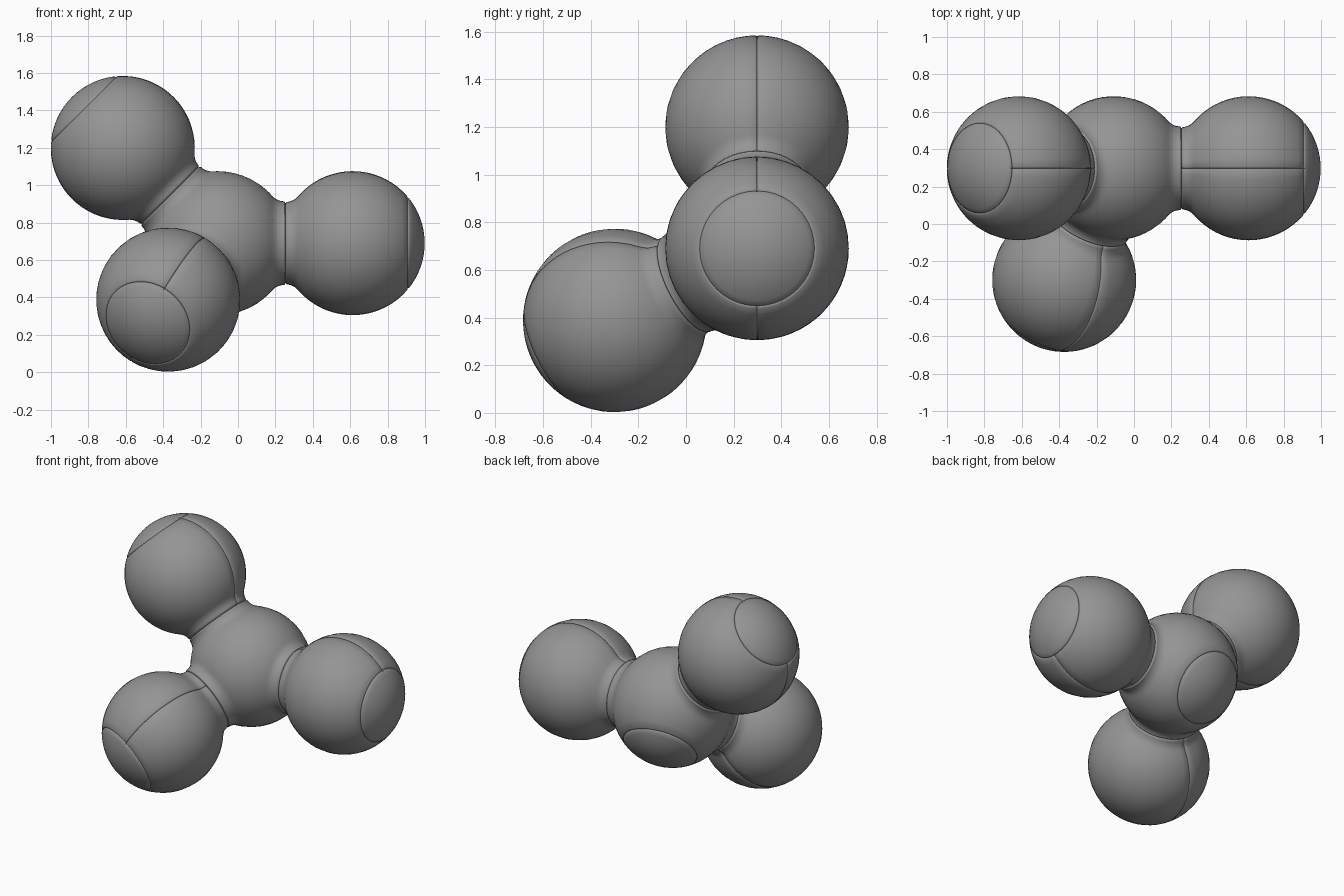
import bpy, bmesh, math
from mathutils import Vector, Matrix

if "Cube" in bpy.data.objects:
    bpy.data.objects.remove(bpy.data.objects["Cube"])

R = 0.385            # ball radius
STEP = 0.72          # distance between joined balls
HALF = STEP / 2      # joint plane
NECK = 0.22          # neck radius
CORE = Vector((-0.107, 0.298, 0.69))
CAP = 0.69           # half angle of the end cap
SEGS = 40
DIP = 0.007          # groove depth

grey = bpy.data.materials.new("mid_grey")
grey.diffuse_color = (0.3, 0.3, 0.3, 1)
grey.use_nodes = True
grey.node_tree.nodes["Principled BSDF"].inputs["Base Color"].default_value = grey.diffuse_color

# fillet circle tangent to both ball and neck
RHO = (HALF**2 + NECK**2 - R**2) / (2 * (R - NECK))
TAN = math.atan2(NECK + RHO, HALF)      # angle where ball meets fillet


def fillet():
    """Neck profile from the ball surface out to the joint plane."""
    pts = []
    for i in range(9):
        a = math.pi + TAN + (math.pi / 2 - TAN) * i / 8
        pts.append((HALF + RHO * math.cos(a), NECK + RHO + RHO * math.sin(a)))
    return pts


def lip(pts, end):
    """Round the rim of a neck into the joint groove."""
    o, r = pts[-1]
    pts[-1] = (o - 0.009, r)
    return pts + [(o - 0.003, r - 0.003), (o, r - 0.011), (o, end)]


def cap_arc(stop):
    """Ball profile from the pole, over the cap groove, to the angle stop."""
    w = 0.022
    angs = [(CAP * i / 8, R) for i in range(8)]
    angs += [(CAP - w, R), (CAP - w / 3, R - 0.003), (CAP, R - DIP),
             (CAP + w / 3, R - 0.003), (CAP + w, R)]
    n = 18
    angs += [(CAP + w + (stop - CAP - w) * i / n, R) for i in range(1, n + 1)]
    return [(r * math.cos(a), r * math.sin(a)) for a, r in angs]


def revolve(name, centre, axis, profile, side=None):
    """Spin (offset, radius) pairs round axis; side gives the seam direction."""
    z = axis.normalized()
    x = (side or z.orthogonal())
    x = (x - z * x.dot(z)).normalized()
    rot = Matrix((x, z.cross(x), z)).transposed()
    cols = [(2 * math.pi * i / SEGS, 0) for i in range(SEGS)]
    if side:                                   # narrow seam groove on two sides
        for i in (SEGS // 2, 0):
            a = cols[i][0]
            cols[i:i + 1] = [(a - 0.022, 0), (a - 0.007, 0.003), (a, DIP),
                             (a + 0.007, 0.003), (a + 0.022, 0)]
    bm = bmesh.new()
    rings = []
    for o, r in profile:
        if r < 1e-5:
            rings.append([bm.verts.new(centre + rot @ Vector((0, 0, o)))])
            continue
        ring = []
        for a, d in cols:
            k = 1 - d / R if o < R * math.cos(CAP) else 1
            p = Vector((r * k * math.cos(a), r * k * math.sin(a), o * k))
            ring.append(bm.verts.new(centre + rot @ p))
        rings.append(ring)
    n = len(cols)
    for lo, hi in zip(rings, rings[1:]):
        for i in range(n):
            j = (i + 1) % n
            if len(lo) == 1:
                bm.faces.new((lo[0], hi[i], hi[j]))
            elif len(hi) == 1:
                bm.faces.new((lo[i], hi[0], lo[j]))
            else:
                bm.faces.new((lo[i], hi[i], hi[j], lo[j]))
    bmesh.ops.recalc_face_normals(bm, faces=bm.faces)
    # make sure the skin faces away from the axis
    f = max(bm.faces, key=lambda q: (q.calc_center_median() - centre).cross(z).length)
    c = f.calc_center_median() - centre
    if f.normal.dot(c - z * c.dot(z)) < 0:
        bmesh.ops.reverse_faces(bm, faces=bm.faces)
    me = bpy.data.meshes.new(name)
    bm.to_mesh(me)
    bm.free()
    me.materials.append(grey)
    ob = bpy.data.objects.new(name, me)
    bpy.context.collection.objects.link(ob)
    bpy.context.view_layer.objects.active = ob
    ob.select_set(True)
    bpy.ops.object.shade_smooth_by_angle(angle=math.radians(50))
    ob.select_set(False)


# arms: name, direction from the core, seam direction
arms = [
    ("right", Vector((1, 0, 0)), Vector((0, 0, 1))),
    ("upper", Vector((-0.707, 0, 0.707)), Vector((0.707, 0, 0.707))),
    ("lower", Vector((-0.37, -0.83, -0.42)).normalized(), Vector((0.235, -0.346, 0.483))),
]

# core ball with its own cap at the back
revolve("core_ball", CORE, Vector((-0.2, 0.76, -0.62)), cap_arc(math.pi))

for name, axis, seam in arms:
    # collar on the core
    start = [(R * math.cos(TAN + 0.08), R * math.sin(TAN + 0.08))]
    collar = start + [(o, r + 0.004 * max(0, (o - 0.3) / 0.06)) for o, r in fillet()]
    revolve(name + "_collar", CORE, axis, lip(collar, 0.15))
    # outer ball with cap, seam and matching neck
    neck = [(-o, r) for o, r in lip(fillet(), 0.15)]
    revolve(name + "_ball", CORE + axis * STEP, axis,
            cap_arc(math.pi - TAN) + neck[1:], seam)
